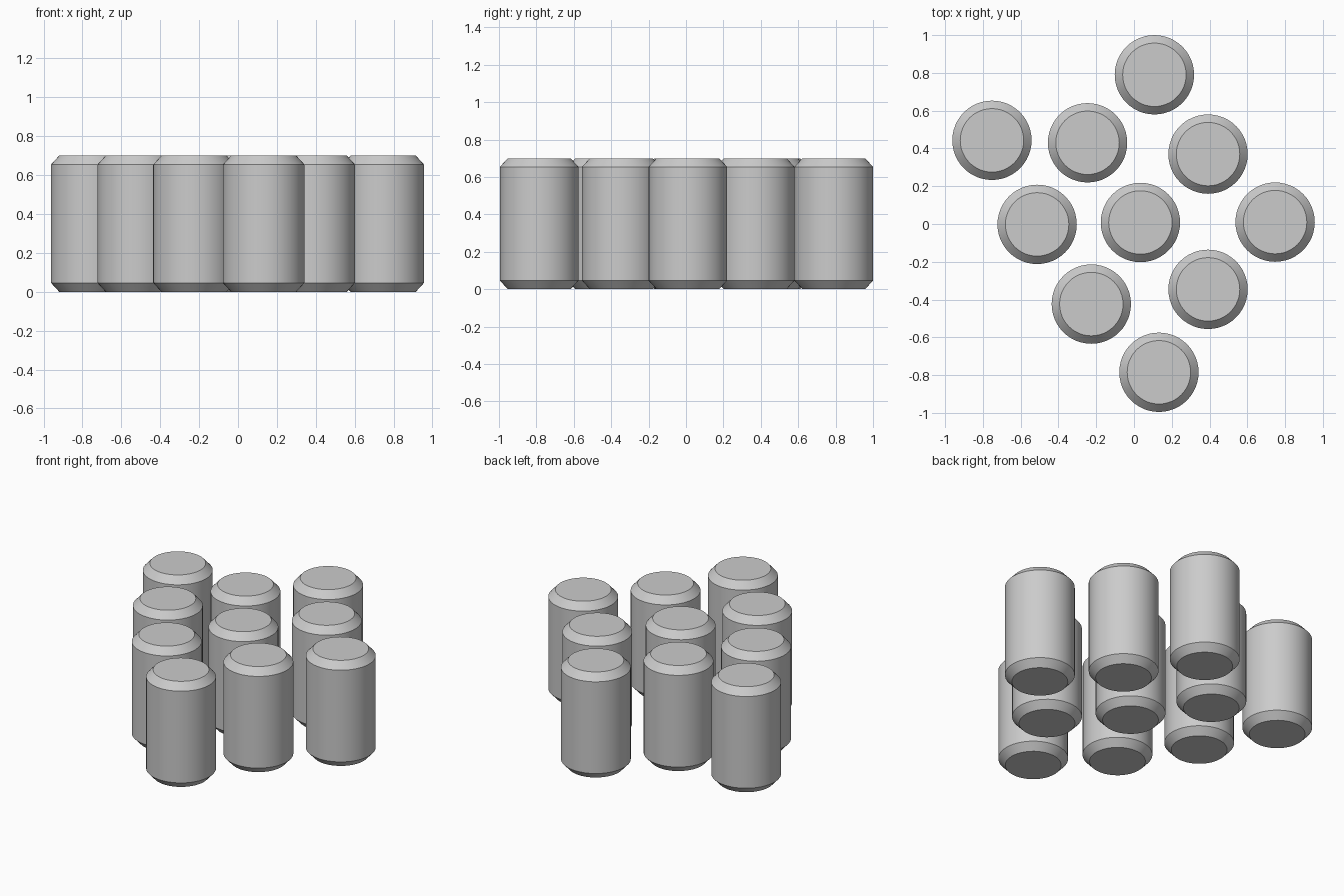
import bpy
import math

if "Cube" in bpy.data.objects:
    bpy.data.objects.remove(bpy.data.objects["Cube"])

RADIUS, TOP_RADIUS = 0.21, 0.168
HEIGHT, CHAMFER = 0.70, 0.046
SIDES = 48

grey = bpy.data.materials.new("light_grey")
grey.diffuse_color = (0.6, 0.6, 0.6, 1)
grey.use_nodes = True
grey.node_tree.nodes["Principled BSDF"].inputs["Base Color"].default_value = grey.diffuse_color

# Centres of the ten free-standing cans
CENTRES = [
    (0.108, 0.79),
    (-0.752, 0.443), (-0.246, 0.43), (0.392, 0.37),
    (-0.513, -0.002), (0.034, 0.008), (0.747, 0.01),
    (-0.226, -0.424), (0.392, -0.346),
    (0.132, -0.785),
]


def can_mesh():
    """Closed cylinder with chamfered rims, lofted from four rings."""
    rings = [(TOP_RADIUS, 0), (RADIUS, CHAMFER),
             (RADIUS, HEIGHT - CHAMFER), (TOP_RADIUS, HEIGHT)]
    verts = [(r * math.cos(2 * math.pi * i / SIDES),
              r * math.sin(2 * math.pi * i / SIDES), z)
             for r, z in rings for i in range(SIDES)]
    faces = [tuple(reversed(range(SIDES))),
             tuple(range(3 * SIDES, 4 * SIDES))]
    for k in range(3):
        for i in range(SIDES):
            j = (i + 1) % SIDES
            a, b = k * SIDES, (k + 1) * SIDES
            faces.append((a + i, a + j, b + j, b + i))
    mesh = bpy.data.meshes.new("can")
    mesh.from_pydata(verts, [], faces)
    mesh.materials.append(grey)
    return mesh


# Place every can, sharing one mesh
mesh = can_mesh()
for n, (x, y) in enumerate(CENTRES, 1):
    can = bpy.data.objects.new(f"can_{n}", mesh)
    can.location = (x, y, 0)
    bpy.context.collection.objects.link(can)

# Smooth walls, crisp rims
bpy.context.view_layer.objects.active = can
can.select_set(True)
bpy.ops.object.shade_smooth_by_angle(angle=math.radians(30))
